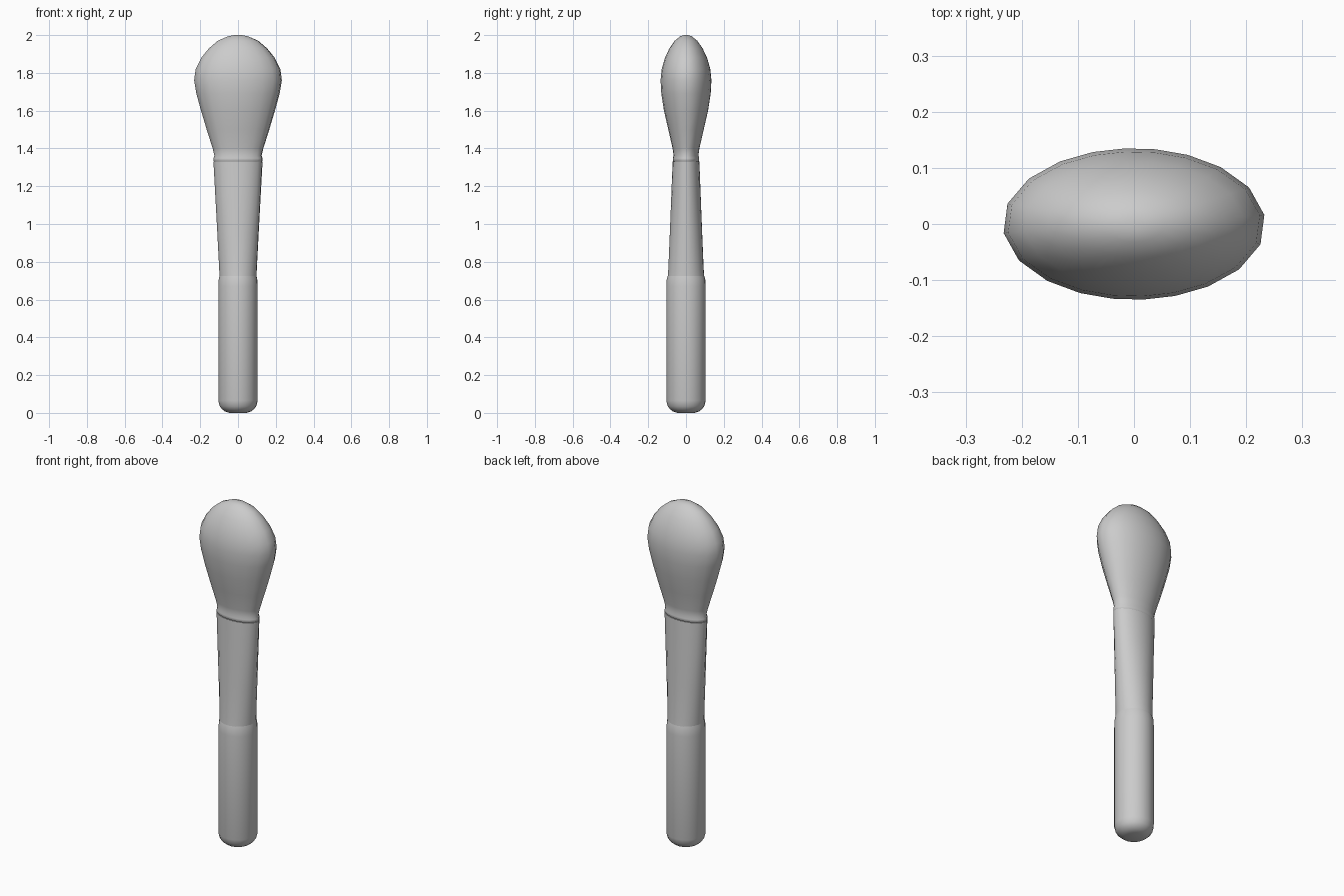
import bpy, bmesh, math

SIDES = 20


def loft(name, profile, angle=40):
    """Stack elliptical rings (z, half width x, half depth y) into a capped solid."""
    bm = bmesh.new()
    rings = []
    for z, rx, ry in profile:
        ring = []
        for i in range(SIDES):
            p = math.radians(5.5) + 2 * math.pi * i / SIDES
            t = p + 0.15 * math.sin(2 * p) * (1 - ry / rx) * 2
            ring.append(bm.verts.new((rx * math.cos(t), ry * math.sin(t), z)))
        rings.append(ring)
    for a, b in zip(rings, rings[1:]):
        for i in range(SIDES):
            j = (i + 1) % SIDES
            bm.faces.new((a[i], a[j], b[j], b[i]))
    bm.faces.new(rings[0][::-1])
    bm.faces.new(rings[-1])
    mesh = bpy.data.meshes.new(name)
    bm.to_mesh(mesh)
    bm.free()
    obj = bpy.data.objects.new(name, mesh)
    bpy.context.collection.objects.link(obj)
    bpy.ops.object.select_all(action='DESELECT')
    obj.select_set(True)
    bpy.context.view_layer.objects.active = obj
    bpy.ops.object.shade_smooth_by_angle(angle=math.radians(angle))
    return obj


# Round handle with a softened butt end
loft("handle", [
    (0.0, 0.045, 0.045), (0.008, 0.07, 0.07), (0.02, 0.085, 0.085),
    (0.035, 0.097, 0.097), (0.065, 0.105, 0.105), (0.67, 0.105, 0.105),
    (0.71, 0.102, 0.102), (0.74, 0.095, 0.092)])

# Ferrule changing from a round tube to a flat oval
loft("ferrule", [
    (0.715, 0.098, 0.098), (0.76, 0.100, 0.094), (0.95, 0.110, 0.086),
    (1.15, 0.121, 0.078), (1.33, 0.131, 0.071)])

# Bristle head with a small rolled lip at its base
loft("bristles", [
    (1.325, 0.122, 0.062), (1.335, 0.131, 0.070), (1.348, 0.131, 0.070),
    (1.362, 0.126, 0.066), (1.40, 0.135, 0.071), (1.50, 0.167, 0.094),
    (1.60, 0.197, 0.117), (1.69, 0.222, 0.131), (1.76, 0.234, 0.135),
    (1.82, 0.226, 0.129), (1.88, 0.196, 0.112), (1.93, 0.155, 0.088),
    (1.97, 0.108, 0.060), (1.993, 0.055, 0.032), (2.0, 0.02, 0.012)], 60)
